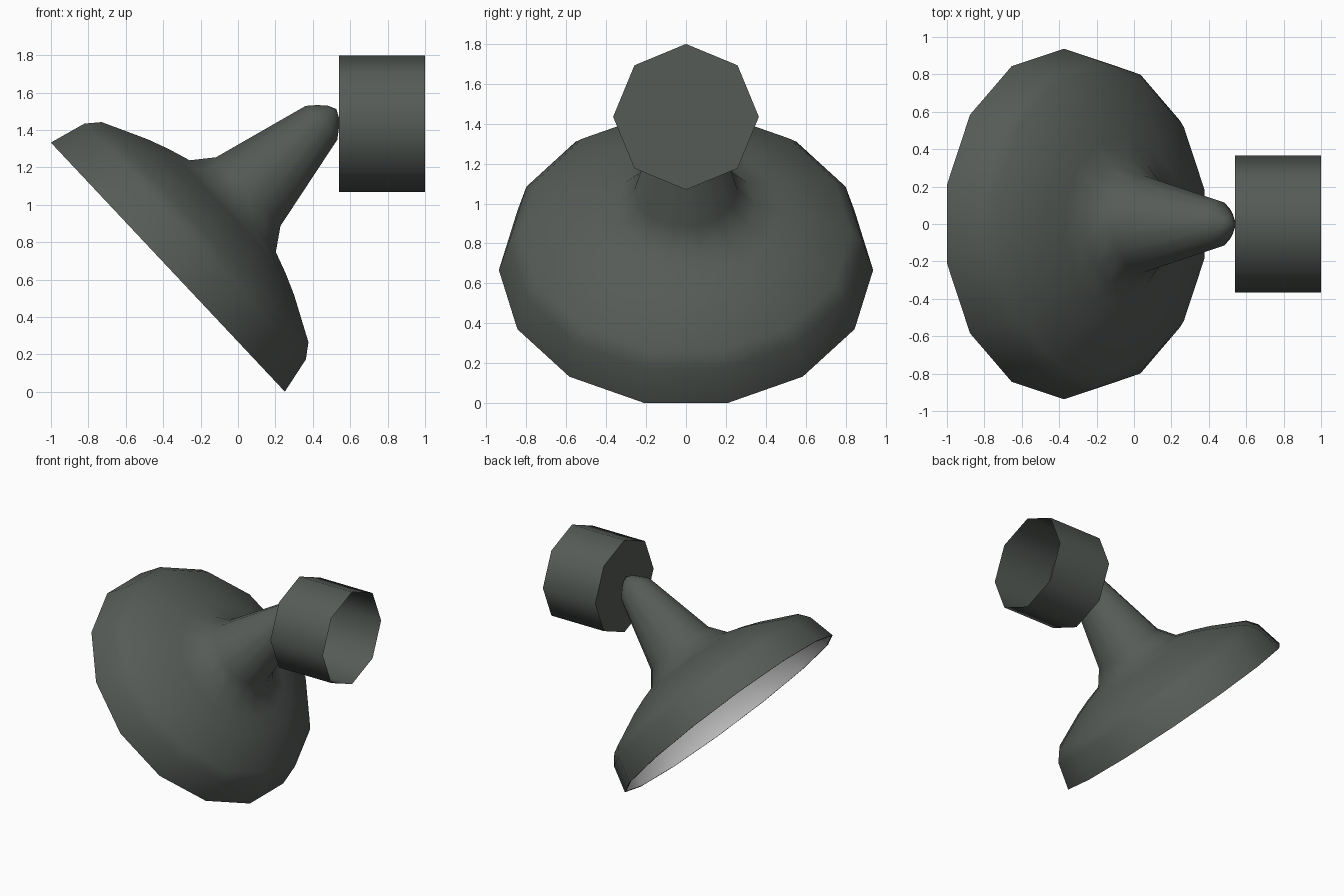
import bpy, bmesh, math
from mathutils import Vector

if "Cube" in bpy.data.objects:
    bpy.data.objects.remove(bpy.data.objects["Cube"])


def material(name, rgb):
    m = bpy.data.materials.new(name)
    m.diffuse_color = (*rgb, 1)
    m.use_nodes = True
    m.node_tree.nodes["Principled BSDF"].inputs["Base Color"].default_value = m.diffuse_color
    return m


DARK = material("dark grey metal", (0.092, 0.105, 0.095))
LIGHT = material("pale lamp grey", (0.72, 0.72, 0.72))


def lathe(name, profile, sides, origin, axis, mat, inward=False):
    """Revolve (radius, height) points around axis, with a corner on the y axis."""
    h = Vector(axis).normalized()
    v = Vector((0, 1, 0))
    u = v.cross(h)
    bm = bmesh.new()
    rings = []
    for r, z in profile:
        c = Vector(origin) + h * z
        if r == 0:
            rings.append([bm.verts.new(c)] * sides)
            continue
        ring = []
        for i in range(sides):
            a = 2 * math.pi * i / sides
            ring.append(bm.verts.new(c + v * (r * math.cos(a)) + u * (r * math.sin(a))))
        rings.append(ring)
    for a, b in zip(rings, rings[1:]):
        for i in range(sides):
            j = (i + 1) % sides
            bm.faces.new(list(dict.fromkeys((a[i], a[j], b[j], b[i]))))
    # make the normals point away from the axis, or towards it for a bowl
    bm.normal_update()
    mid = Vector(origin) + h * (sum(z for _, z in profile) / len(profile))
    outward = sum(f.normal.dot(f.calc_center_median() - mid) * f.calc_area() for f in bm.faces) > 0
    if outward == inward:
        bmesh.ops.reverse_faces(bm, faces=bm.faces)
    me = bpy.data.meshes.new(name)
    bm.to_mesh(me)
    bm.free()
    me.materials.append(mat)
    ob = bpy.data.objects.new(name, me)
    bpy.context.collection.objects.link(ob)
    bpy.ops.object.select_all(action='DESELECT')
    ob.select_set(True)
    bpy.context.view_layer.objects.active = ob
    bpy.ops.object.shade_smooth_by_angle(angle=math.radians(58))
    return ob


centre, tilt = (-0.375, 0, 0.667), (0.729, 0, 0.685)

# tilted lamp head: rim, shade, neck and rounded tip
lathe("lamp_shade", [
    (0.925, 0.0), (0.937, 0), (0.887, 0.2), (0.828, 0.273), (0.585, 0.39),
    (0.465, 0.437), (0.345, 0.476), (0.258, 0.59), (0.127, 1.127),
    (0.087, 1.175), (0.045, 1.214), (0, 1.235)],
    14, centre, tilt, DARK)

# pale hollow reflector lining the shade
lathe("reflector", [
    (0.925, 0.0), (0.872, 0.19), (0.81, 0.255), (0.57, 0.37),
    (0.33, 0.45), (0, 0.47)],
    14, centre, tilt, LIGHT, inward=True)

# octagonal wall mount, closed towards the lamp and open behind
lathe("wall_mount", [(0, 0.54), (0.365, 0.54), (0.365, 1.0)],
      8, (0, 0, 1.434), (1, 0, 0), DARK)
